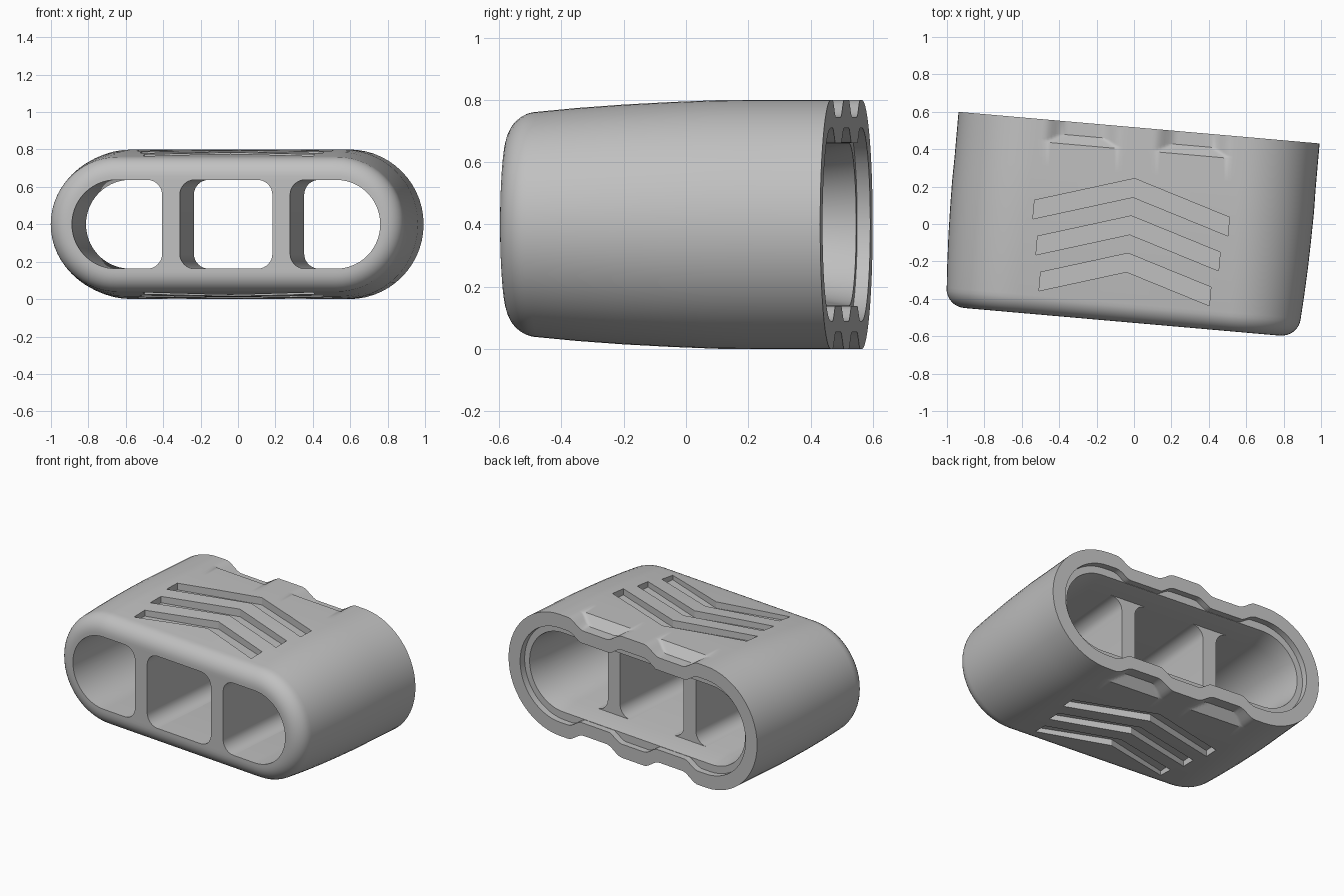
import bpy, bmesh, math

if "Cube" in bpy.data.objects:
    bpy.data.objects.remove(bpy.data.objects["Cube"], do_unlink=True)

TILT = math.radians(-5)
PLACE = (-0.018, 0.0, 0.4)
WEB_X = 0.296            # centre of each web and of each rim dip
FRONT, WEB_END, BACK = -0.525, 0.34, 0.517

grey = bpy.data.materials.new("plain grey")
grey.use_nodes = True
colour = (0.53, 0.53, 0.53, 1)
grey.diffuse_color = colour
grey.node_tree.nodes["Principled BSDF"].inputs["Base Color"].default_value = colour


def make_object(name, bm):
    bmesh.ops.recalc_face_normals(bm, faces=bm.faces)
    mesh = bpy.data.meshes.new(name)
    bm.to_mesh(mesh)
    bm.free()
    obj = bpy.data.objects.new(name, mesh)
    bpy.context.collection.objects.link(obj)
    mesh.materials.append(grey)
    obj.rotation_euler.z = TILT
    obj.location = PLACE
    return obj


def activate(obj):
    bpy.ops.object.select_all(action='DESELECT')
    obj.select_set(True)
    bpy.context.view_layer.objects.active = obj


def smooth(obj, angle=30):
    activate(obj)
    bpy.ops.object.shade_smooth_by_angle(angle=math.radians(angle))


def dip(x, limit):
    """Depth of the two finger dips at x, cut off by the run-in slope."""
    t = (0.21 - abs(abs(x) - WEB_X)) / 0.12
    t = max(0.0, min(1.0, t))
    return min(0.055 * t * t * (3 - 2 * t), limit)


def stadium(half, r, limit=0.0, straight=64, arc=28):
    """Outline of a long round-ended slot, optionally dipped top and bottom."""
    pts = []
    for side in (1, -1):
        for i in range(straight):
            x = side * half * (1 - 2 * i / straight)
            pts.append((x, side * (r - dip(x, limit))))
        for i in range(arc):
            a = math.pi * i / arc
            pts.append((side * (-half - r * math.sin(a)), side * r * math.cos(a)))
    return pts


def prism(outline, place):
    """Closed solid between place(point, 0) and place(point, 1)."""
    bm = bmesh.new()
    a, b = ([bm.verts.new(place(p, k)) for p in outline] for k in (0, 1))
    n = len(a)
    for i in range(n):
        j = (i + 1) % n
        bm.faces.new((a[i], a[j], b[j], b[i]))
    bm.faces.new(a)
    bm.faces.new(b)
    return bm


# Sleeve: rings run along the outside, over the rim, then back through the bore
rings = [(FRONT, 0.59, 0.258, 0)]
for i in range(1, 9):                      # rounded front edge
    a = math.radians(90 * i / 8)
    rings.append((FRONT + 0.1 * (1 - math.cos(a)), 0.588, 0.258 + 0.104 * math.sin(a), 0))
rings += [(-0.3, 0.584, 0.374, 0), (-0.15, 0.58, 0.385, 0), (0, 0.576, 0.393, 0),
          (0.15, 0.572, 0.399, 0), (0.27, 0.569, 0.4, 0)]
for i in range(7):                         # slope into the rim dips
    rings.append((0.396 + 0.05 * i / 6, 0.569, 0.4, 0.055 * i / 6))
rings += [(BACK, 0.569, 0.4, 0.055), (BACK, 0.569, 0.31, 0.048),
          (0.475, 0.569, 0.31, 0.048), (0.475, 0.58, 0.26, 0),
          (WEB_END, 0.59, 0.2375, 0), (FRONT, 0.59, 0.2375, 0)]

bm = bmesh.new()
loops = [[bm.verts.new((x, y, z)) for x, z in stadium(half, r, limit)]
         for y, half, r, limit in rings]
for k, loop in enumerate(loops):
    nxt = loops[(k + 1) % len(loops)]
    for i in range(len(loop)):
        j = (i + 1) % len(loop)
        bm.faces.new((loop[i], loop[j], nxt[j], nxt[i]))
sleeve = make_object("sleeve", bm)

# Chevron grooves, top and bottom
for apex, half, floor in ((0.244, 0.523, 0.352), (0.0435, 0.49, 0.345), (-0.157, 0.457, 0.335)):
    drop = 0.31 * half
    outline = [(-half, apex - drop), (0, apex), (half, apex - drop),
               (half, apex - drop - 0.1), (0, apex - 0.1), (-half, apex - drop - 0.1)]
    for side in (1, -1):
        cutter = make_object("groove_cutter", prism(
            outline, lambda p, k: (p[0], p[1], side * (floor + 0.2 * k))))
        cutter.hide_render = True
        mod = sleeve.modifiers.new("groove", 'BOOLEAN')
        mod.operation = 'DIFFERENCE'
        mod.solver = 'EXACT'
        mod.object = cutter
        activate(sleeve)
        bpy.ops.object.modifier_apply(modifier=mod.name)
        bpy.data.objects.remove(cutter, do_unlink=True)
smooth(sleeve)

# Two inner webs with filleted feet
R, THIN, TALL = 0.08, 0.0475, 0.2375
quarter = [(THIN, 0.0)]
for i in range(9):
    a = math.radians(90 * i / 8)
    quarter.append((THIN + R * (1 - math.cos(a)), TALL - R + R * math.sin(a)))
quarter.append((THIN + R, TALL + 0.004))
right_side = [(x, -z) for x, z in reversed(quarter[1:])] + quarter
web_outline = right_side + [(-x, -z) for x, z in right_side]
for side, label in ((1, "left"), (-1, "right")):
    web = make_object(label + "_web", prism(
        web_outline, lambda p, k: (side * WEB_X + p[0], (FRONT, WEB_END)[k], p[1])))
    smooth(web)
